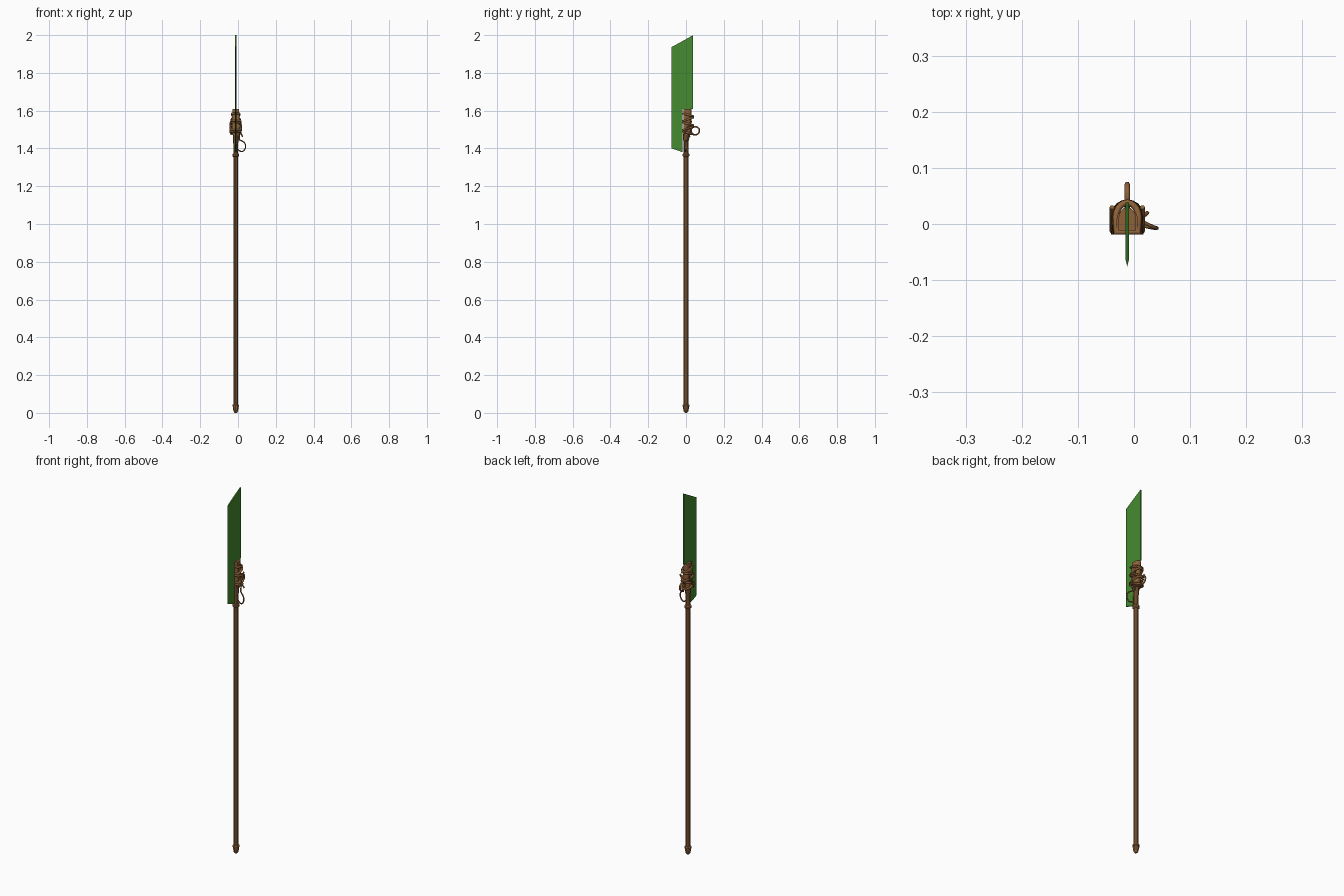
import bpy, bmesh, math
from mathutils import Vector

if "Cube" in bpy.data.objects:
    bpy.data.objects.remove(bpy.data.objects["Cube"])

CX, CY = -0.012, 0.0   # shaft axis


def material(name, color):
    m = bpy.data.materials.new(name)
    m.diffuse_color = (*color, 1)
    m.use_nodes = True
    m.node_tree.nodes["Principled BSDF"].inputs["Base Color"].default_value = m.diffuse_color
    return m


WOOD = material("wood", (0.27, 0.12, 0.04))
GREEN = material("green_blade", (0.06, 0.26, 0.03))


def finish(name, bm, mat, smooth=False):
    bmesh.ops.recalc_face_normals(bm, faces=bm.faces)
    me = bpy.data.meshes.new(name)
    bm.to_mesh(me)
    bm.free()
    me.materials.append(mat)
    if smooth:
        me.polygons.foreach_set("use_smooth", [True] * len(me.polygons))
    ob = bpy.data.objects.new(name, me)
    bpy.context.collection.objects.link(ob)
    return ob


def lathe(name, profile, n):
    """Closed turned part from (radius, z) pairs."""
    bm = bmesh.new()
    rings = [[bm.verts.new((CX + r * math.cos(2 * math.pi * (i + .5) / n),
                            CY + r * math.sin(2 * math.pi * (i + .5) / n), z))
              for i in range(n)] for r, z in profile]
    for a, b in zip(rings, rings[1:]):
        for i in range(n):
            j = (i + 1) % n
            bm.faces.new((a[i], a[j], b[j], b[i]))
    bm.faces.new(rings[0])
    bm.faces.new(rings[-1])
    return finish(name, bm, WOOD)


def prism(name, outline, z0, z1):
    """Straight extrusion of an (x, y) outline."""
    bm = bmesh.new()
    a = [bm.verts.new((CX + x, y, z0)) for x, y in outline]
    b = [bm.verts.new((CX + x, y, z1)) for x, y in outline]
    bm.faces.new(a)
    bm.faces.new(b)
    for i in range(len(a)):
        j = (i + 1) % len(a)
        bm.faces.new((a[i], a[j], b[j], b[i]))
    return finish(name, bm, WOOD)


def cord(name, pts, r, closed=False, smooth_path=True):
    """Round cord along a path."""
    cu = bpy.data.curves.new(name, 'CURVE')
    cu.dimensions = '3D'
    cu.bevel_depth = r
    cu.bevel_resolution = 1
    cu.resolution_u = 3
    cu.use_fill_caps = True
    sp = cu.splines.new('NURBS' if smooth_path else 'POLY')
    sp.points.add(len(pts) - 1)
    for p, co in zip(sp.points, pts):
        p.co = (*co, 1)
    if smooth_path:
        sp.order_u = 3
        sp.use_endpoint_u = not closed
    sp.use_cyclic_u = closed
    cu.materials.append(WOOD)
    ob = bpy.data.objects.new(name, cu)
    bpy.context.collection.objects.link(ob)
    return ob


def arch(w, front, side, back, n=8):
    """D-shaped outline: flat front, rounded back."""
    pts = [(-w, front), (w, front)]
    pts += [(w * math.cos(math.pi * i / n), side + (back - side) * math.sin(math.pi * i / n))
            for i in range(n + 1)]
    return pts


# shaft, butt knob and collar
lathe("shaft", [(0.013, 0.03), (0.013, 1.60)], 10)
lathe("butt_cap", [(0.006, 0), (0.012, 0.008), (0.015, 0.022), (0.0145, 0.034),
                   (0.018, 0.035), (0.018, 0.042), (0.013, 0.046)], 10)
lathe("collar", [(0.013, 1.355), (0.018, 1.36), (0.018, 1.37), (0.013, 1.375)], 10)

# socket holding the blade
prism("socket_core", arch(0.019, -0.012, 0.008, 0.028), 1.47, 1.59)
prism("socket_head", arch(0.016, -0.012, 0.008, 0.030), 1.58, 1.61)
lathe("socket_neck", [(0.013, 1.41), (0.016, 1.47), (0.016, 1.48)], 10)

# blade: thin plate with a bevelled cutting edge and a notched lower back
bm = bmesh.new()
T = 0.003
edge = [bm.verts.new((CX, -0.076, z)) for z in (1.40, 1.937)]
body = [(-0.064, 1.943), (0.038, 2.0), (0.038, 1.61), (-0.018, 1.61),
        (-0.018, 1.38), (-0.064, 1.396)]
sides = [[bm.verts.new((CX + s * T, y, z)) for y, z in body] for s in (-1, 1)]
L, R = sides
for S in sides:
    bm.faces.new((S[0], S[3], S[4], S[5]))
    bm.faces.new((S[0], S[1], S[2], S[3]))
    bm.faces.new((edge[0], edge[1], S[0], S[5]))
for i in range(5):
    bm.faces.new((L[i], L[i + 1], R[i + 1], R[i]))
bm.faces.new((edge[1], L[0], R[0]))
bm.faces.new((edge[0], L[5], R[5]))
finish("blade", bm, GREEN)

# lashing: tilted cord turns around the socket
for k in range(5):
    z = 1.482 + k * 0.024
    w = 0.025 - 0.0012 * k
    tilt = 0.35 if k % 2 else -0.25
    pts = [(CX + x, y, z + tilt * (y - 0.01)) for x, y in arch(w, -0.015, 0.012, 0.038, 10)]
    cord("lashing_turn_%d" % (k + 1), pts, 0.0058, True, False)

# crossing cords on the two sides
for s, side in ((-1, "left"), (1, "right")):
    cord("cross_cord_" + side, [(CX + s * 0.027, -0.013, 1.475), (CX + s * 0.028, 0.008, 1.51),
                                (CX + s * 0.027, 0.030, 1.545)], 0.0045)

# loose bow loop behind the lashing
ring = [(CX, 0.049 + 0.022 * math.cos(a), 1.494 + 0.022 * math.sin(a))
        for a in [2 * math.pi * i / 14 for i in range(14)]]
cord("back_loop", ring, 0.0048, True, False)

# dangling cord end curling beside the shaft
cord("dangling_cord", [(CX + 0.02, 0.018, 1.475), (0.004, 0.015, 1.445), (0.016, 0.003, 1.442),
                       (0.036, -0.006, 1.432), (0.043, -0.008, 1.408), (0.030, -0.006, 1.385),
                       (0.012, -0.002, 1.383), (-0.002, 0.002, 1.395)], 0.0035)
cord("short_cord_end", [(0.008, 0.008, 1.49), (0.018, 0.015, 1.478), (0.024, 0.020, 1.462)], 0.0035)
